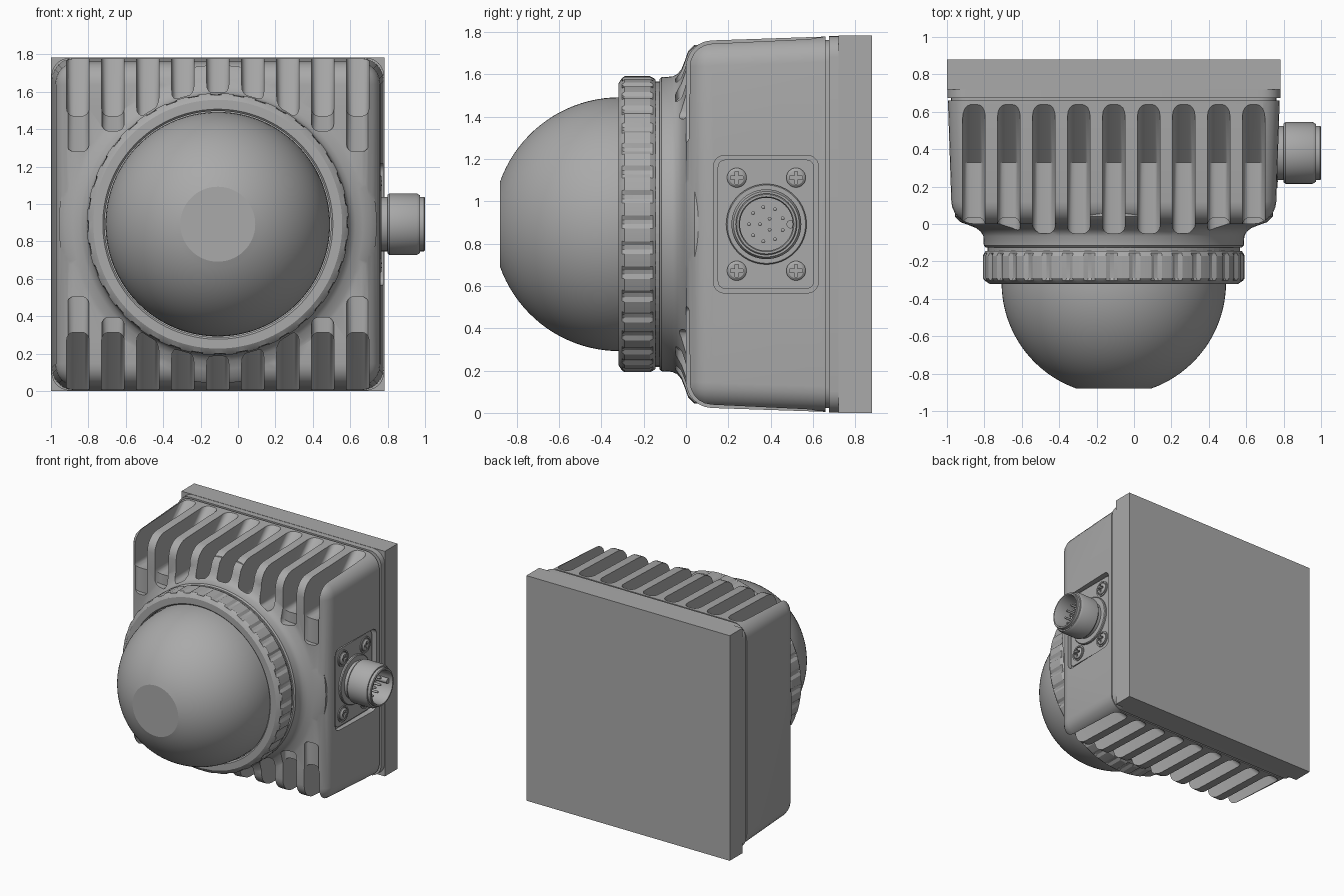
import bpy, bmesh
from math import pi, cos, sin, radians
from mathutils import Vector

if "Cube" in bpy.data.objects:
    bpy.data.objects.remove(bpy.data.objects["Cube"], do_unlink=True)

CX, CZ, HALF = -0.108, 0.892, 0.892   # housing axis and half width
PY, PX = 0.38, 0.75                   # connector axis and panel face

metal = bpy.data.materials.new("grey_metal")
metal.use_nodes = True
metal.diffuse_color = (0.4, 0.4, 0.4, 1)
metal.node_tree.nodes["Principled BSDF"].inputs["Base Color"].default_value = (0.4, 0.4, 0.4, 1)


def finish(name, bm):
    bmesh.ops.remove_doubles(bm, verts=bm.verts, dist=0.00005)
    bmesh.ops.recalc_face_normals(bm, faces=bm.faces)
    me = bpy.data.meshes.new(name)
    bm.to_mesh(me)
    bm.free()
    me.materials.append(metal)
    ob = bpy.data.objects.new(name, me)
    bpy.context.collection.objects.link(ob)
    return ob


def select(ob):
    bpy.ops.object.select_all(action='DESELECT')
    ob.select_set(True)
    bpy.context.view_layer.objects.active = ob


def smooth(ob, angle=32):
    select(ob)
    bpy.ops.object.shade_smooth_by_angle(angle=radians(angle))
    return ob


def combine(ob, other, operation):
    mod = ob.modifiers.new("cut", 'BOOLEAN')
    mod.operation, mod.solver, mod.object = operation, 'EXACT', other
    select(ob)
    bpy.ops.object.modifier_apply(modifier=mod.name)
    bpy.data.objects.remove(other, do_unlink=True)


def box(name, lo, hi, radius=0.0, axis=1, taper=0.0, front=False):
    """Box with rounded edges along one axis, and optionally round the front."""
    bm = bmesh.new()
    bmesh.ops.create_cube(bm, size=1)
    lo, hi = Vector(lo), Vector(hi)
    for v in bm.verts:
        f = v.co + Vector((0.5, 0.5, 0.5))
        if taper and v.co.y < 0:
            v.co.x *= 1 - taper
            v.co.z *= 1 - taper
            f = v.co + Vector((0.5, 0.5, 0.5))
        v.co = Vector([lo[i] + f[i] * (hi[i] - lo[i]) for i in range(3)])
    if radius:
        edges = []
        for e in bm.edges:
            a, b = e.verts[0].co, e.verts[1].co
            d = [abs(k) for k in b - a]
            along = d.index(max(d)) == axis
            if along or (front and max(a.y, b.y) < lo.y + 0.01):
                edges.append(e)
        bmesh.ops.bevel(bm, geom=edges, offset=radius, segments=6, profile=0.5, affect='EDGES')
    return finish(name, bm)


def lathe(name, profile, axis, a, b, segs=96, tweak=None):
    """Turn (radius, position) points about the y axis or the x axis."""
    bm = bmesh.new()
    rings = []
    for k in range(segs):
        t = 2 * pi * k / segs
        ring = []
        for r, p in profile:
            r = tweak(k, r) if tweak else r
            u, w = a + r * cos(t), b + r * sin(t)
            ring.append(bm.verts.new((u, p, w) if axis == 'y' else (p, u, w)))
        rings.append(ring)
    for k in range(segs):
        p, q = rings[k], rings[(k + 1) % segs]
        for i in range(len(profile) - 1):
            bm.faces.new((p[i], p[i + 1], q[i + 1], q[i]))
    bmesh.ops.dissolve_degenerate(bm, dist=0.00005, edges=bm.edges)
    return finish(name, bm)


def slot_cutter(x, points, side):
    """Cooling slot: extruded side profile with rounded long edges."""
    bm = bmesh.new()
    rows = []
    for dx in (-0.06, 0.06):
        rows.append([bm.verts.new((x + dx, y, CZ + side * (z - CZ))) for y, z in points])
    n = len(points)
    caps = [bm.faces.new(r) for r in rows]
    for i in range(n):
        j = (i + 1) % n
        bm.faces.new((rows[0][i], rows[0][j], rows[1][j], rows[1][i]))
    bmesh.ops.recalc_face_normals(bm, faces=bm.faces)
    rim = [e for f in caps for e in f.edges]
    bmesh.ops.bevel(bm, geom=rim, offset=0.04, segments=4, profile=0.5, affect='EDGES')
    return finish("slot_cutter", bm)


# Housing: tapered rounded block merged with a flared collar
housing = box("housing", (CX - 0.887, 0, CZ - 0.887), (CX + 0.887, 0.66, CZ + 0.887),
              0.12, 1, 0.025, True)
collar = lathe("collar", [(0, -0.125), (0.685, -0.125), (0.695, -0.115), (0.698, -0.065),
                          (0.71, -0.042), (0.735, -0.022), (0.775, -0.006), (0.82, 0.01),
                          (0.85, 0.04), (0.85, 0.3), (0, 0.3)], 'y', CX, CZ, 128)
combine(housing, collar, 'UNION')

# Nine cooling slots on the top and nine on the bottom
for side in (1, -1):
    for k in range(-4, 5):
        back = [(0.33, 1.47), (0.72, 1.86), (0.72, 2.0)]
        if abs(k) < 3:
            points = back + [(-0.05, 2.0), (-0.05, 1.47)]
        else:
            low = 1.28 if abs(k) == 4 else 1.39
            points = back + [(-0.2, 2.0), (-0.2, low), (0.035, low), (0.035, 1.47)]
        combine(housing, slot_cutter(CX + k * 0.187, points, side), 'DIFFERENCE')

# Pocket for the connector panel
combine(housing, box("pocket_cutter", (0.73, 0.13, CZ - 0.325), (1, 0.625, CZ + 0.325), 0.05, 0),
        'DIFFERENCE')
smooth(housing)

# Seam, rim and back plate
smooth(box("seam", (CX - 0.87, 0.64, CZ - 0.87), (CX + 0.87, 0.69, CZ + 0.87), 0.1))
smooth(box("rim", (CX - 0.89, 0.675, CZ - 0.89), (CX + 0.89, 0.73, CZ + 0.89), 0.1))
box("back_plate", (CX - HALF, 0.72, 0), (CX + HALF, 0.88, 2 * HALF))

# Grooved clamp ring
ring = lathe("clamp_ring", [(0.605, -0.25), (0.605, -0.31), (0.615, -0.32), (0.665, -0.32),
                            (0.692, -0.302), (0.7, -0.29), (0.7, -0.17), (0.692, -0.155),
                            (0.685, -0.145), (0.6, -0.145)], 'y', CX, CZ, 216,
             lambda k, r: 0.686 if r > 0.695 and k % 6 < 2 else r)
smooth(ring, 25)
lathe("ring_gap", [(0, -0.16), (0.675, -0.16), (0.675, -0.12), (0, -0.12)], 'y', CX, CZ)

# Dome with a flat nose
arc = [(0.6 * sin(radians(d)), -0.314 - 0.6 * cos(radians(d))) for d in [19.5 + 3.525 * i for i in range(21)]]
smooth(lathe("dome", [(0, arc[0][1])] + arc + [(0.6, -0.2), (0, -0.2)], 'y', CX, CZ, 128), 15)

# Connector panel and hollow plug
smooth(box("connector_panel", (0.72, 0.15, CZ - 0.305), (PX, 0.605, CZ + 0.305), 0.035, 0))
smooth(lathe("connector", [(0, 0.85), (0.125, 0.85), (0.125, 0.99), (0.13, 1.0), (0.14, 1.0),
                           (0.145, 0.995), (0.145, 0.972), (0.155, 0.972), (0.165, 0.955),
                           (0.165, 0.81), (0.157, 0.8), (0.145, 0.8), (0.145, 0.768),
                           (0.185, 0.768), (0.19, 0.762), (0.19, 0.73), (0, 0.73)],
             'x', PY, CZ, 64))
for count, radius in ((3, 0.03), (9, 0.082)):
    for k in range(count):
        t = 2 * pi * (k + 0.5) / count
        smooth(lathe("pin", [(0, 0.84), (0.009, 0.84), (0.009, 0.93), (0, 0.938)], 'x',
                     PY + radius * cos(t), CZ + radius * sin(t), 12))
smooth(lathe("key", [(0, 0.84), (0.02, 0.84), (0.02, 0.97), (0, 0.97)], 'x', PY + 0.115, CZ, 16))

# Four cross-head screws
for y in (-0.14, 0.14):
    for z in (-0.22, 0.22):
        sy, sz = PY + y, CZ + z
        smooth(lathe("screw_seat", [(0.052, 0.74), (0.052, 0.757), (0.063, 0.757), (0.063, 0.74)],
                     'x', sy, sz, 32))
        head = lathe("screw", [(0, 0.73), (0.046, 0.73), (0.046, 0.758), (0.035, 0.767), (0, 0.77)],
                     'x', sy, sz, 32)
        for hy, hz in ((0.03, 0.008), (0.008, 0.03)):
            combine(head, box("cross_cutter", (0.748, sy - hy, sz - hz), (0.8, sy + hy, sz + hz)),
                    'DIFFERENCE')
        smooth(head)
